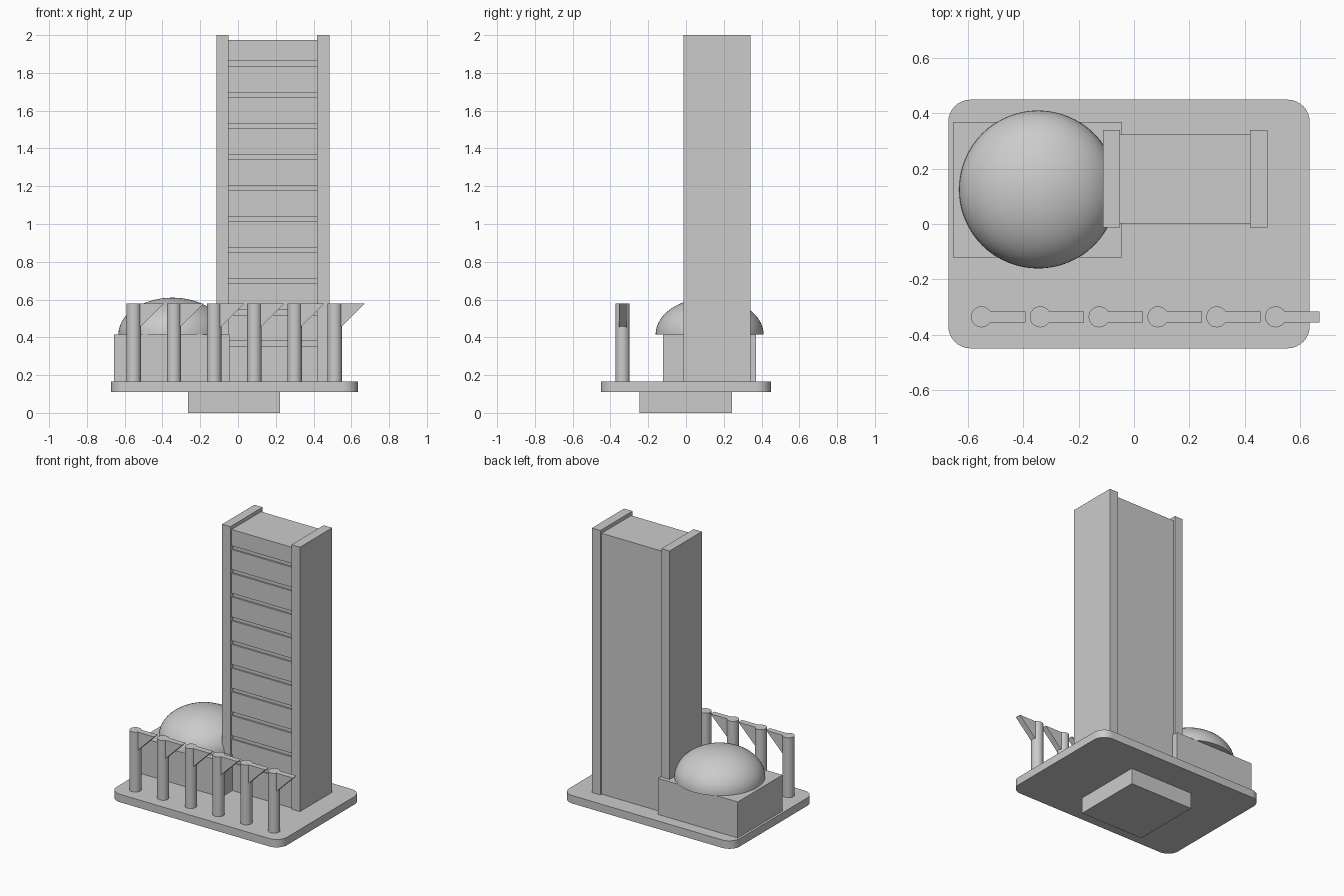
import bpy, bmesh, math
from mathutils import Matrix

cube = bpy.data.objects.get("Cube")
if cube:
    bpy.data.objects.remove(cube, do_unlink=True)

grey = bpy.data.materials.new("plain_grey")
grey.use_nodes = True
grey.diffuse_color = (0.6, 0.6, 0.6, 1)
grey.node_tree.nodes["Principled BSDF"].inputs["Base Color"].default_value = (0.6, 0.6, 0.6, 1)


def finish(name, bm, smooth=False):
    bmesh.ops.recalc_face_normals(bm, faces=bm.faces)
    mesh = bpy.data.meshes.new(name)
    bm.to_mesh(mesh)
    bm.free()
    mesh.materials.append(grey)
    ob = bpy.data.objects.new(name, mesh)
    bpy.context.collection.objects.link(ob)
    if smooth:
        bpy.ops.object.select_all(action='DESELECT')
        ob.select_set(True)
        bpy.context.view_layer.objects.active = ob
        bpy.ops.object.shade_smooth_by_angle(angle=math.radians(35))
    return ob


def box(name, x, y, z, corner=0):
    """Box from (min, max) pairs, with optional rounded upright corners."""
    bm = bmesh.new()
    bmesh.ops.create_cube(bm, size=1)
    for v in bm.verts:
        v.co = [a[0] if c < 0 else a[1] for a, c in zip((x, y, z), v.co)]
    if corner:
        upright = [e for e in bm.edges
                   if abs(e.verts[0].co.z - e.verts[1].co.z) > 0.01]
        bmesh.ops.bevel(bm, geom=upright, offset=corner, segments=8,
                        profile=0.5, affect='EDGES')
    return finish(name, bm, corner > 0)


def prism(name, points, axis, start, end):
    """Extrude a flat profile along x (profile y, z) or y (profile x, z)."""
    bm = bmesh.new()
    place = (lambda p: (start, *p)) if axis == 'x' else (lambda p: (p[0], start, p[1]))
    face = bm.faces.new([bm.verts.new(place(p)) for p in points])
    out = bmesh.ops.extrude_face_region(bm, geom=[face])
    shift = (end - start, 0, 0) if axis == 'x' else (0, end - start, 0)
    bmesh.ops.translate(bm, vec=shift,
                        verts=[g for g in out["geom"] if isinstance(g, bmesh.types.BMVert)])
    return finish(name, bm)


# Foot and rounded base plate
DECK = 0.165
box("foot", (-0.265, 0.222), (-0.245, 0.243), (0, 0.112))
box("base_plate", (-0.672, 0.636), (-0.45, 0.45), (0.11, DECK), corner=0.08)

# Low hall with flattened dome
ROOF = 0.415
box("hall", (-0.656, -0.044), (-0.121, 0.37), (DECK, ROOF))
bm = bmesh.new()
bmesh.ops.create_uvsphere(bm, u_segments=64, v_segments=32, radius=1)
bmesh.ops.bisect_plane(bm, geom=bm.verts[:] + bm.edges[:] + bm.faces[:],
                       plane_co=(0, 0, 0), plane_no=(0, 0, 1), clear_inner=True)
bmesh.ops.holes_fill(bm, edges=[e for e in bm.edges if e.is_boundary])
bmesh.ops.transform(bm, verts=bm.verts, matrix=Matrix.Translation((-0.347, 0.125, ROOF))
                    @ Matrix.Diagonal((0.286, 0.286, 0.195, 1)))
finish("dome", bm, True)

# Tower side slabs
for name, x in (("tower_slab_right", (-0.113, -0.05)), ("tower_slab_left", (0.419, 0.484))):
    box(name, x, (-0.012, 0.341), (DECK, 2))

# Tower core with grooves between floors on the front
FRONT, BACK, TOP, DEPTH = 0.002, 0.326, 1.975, 0.012
profile = [(BACK, DECK), (BACK, TOP), (FRONT, TOP)]
for i in range(10):
    high = 1.862 - i * 0.1646
    low = high - 0.026
    profile += [(FRONT, high), (FRONT + DEPTH, high), (FRONT + DEPTH, low), (FRONT, low)]
profile.append((FRONT, DECK))
prism("tower_core", profile, 'x', -0.05, 0.419)

# Row of columns, each with a triangular bracket
COL_TOP, COL_Y = 0.58, -0.336
for i in range(6):
    cx = -0.552 + i * 0.2129
    bm = bmesh.new()
    bmesh.ops.create_cone(bm, cap_ends=True, segments=32, radius1=0.038, radius2=0.038,
                          depth=COL_TOP - DECK,
                          matrix=Matrix.Translation((cx, COL_Y, (COL_TOP + DECK) / 2)))
    finish(f"column_{i + 1}", bm, True)
    prism(f"bracket_{i + 1}",
          [(cx + 0.03, COL_TOP), (cx + 0.159, COL_TOP), (cx + 0.03, 0.451)],
          'y', COL_Y - 0.02, COL_Y + 0.02)
